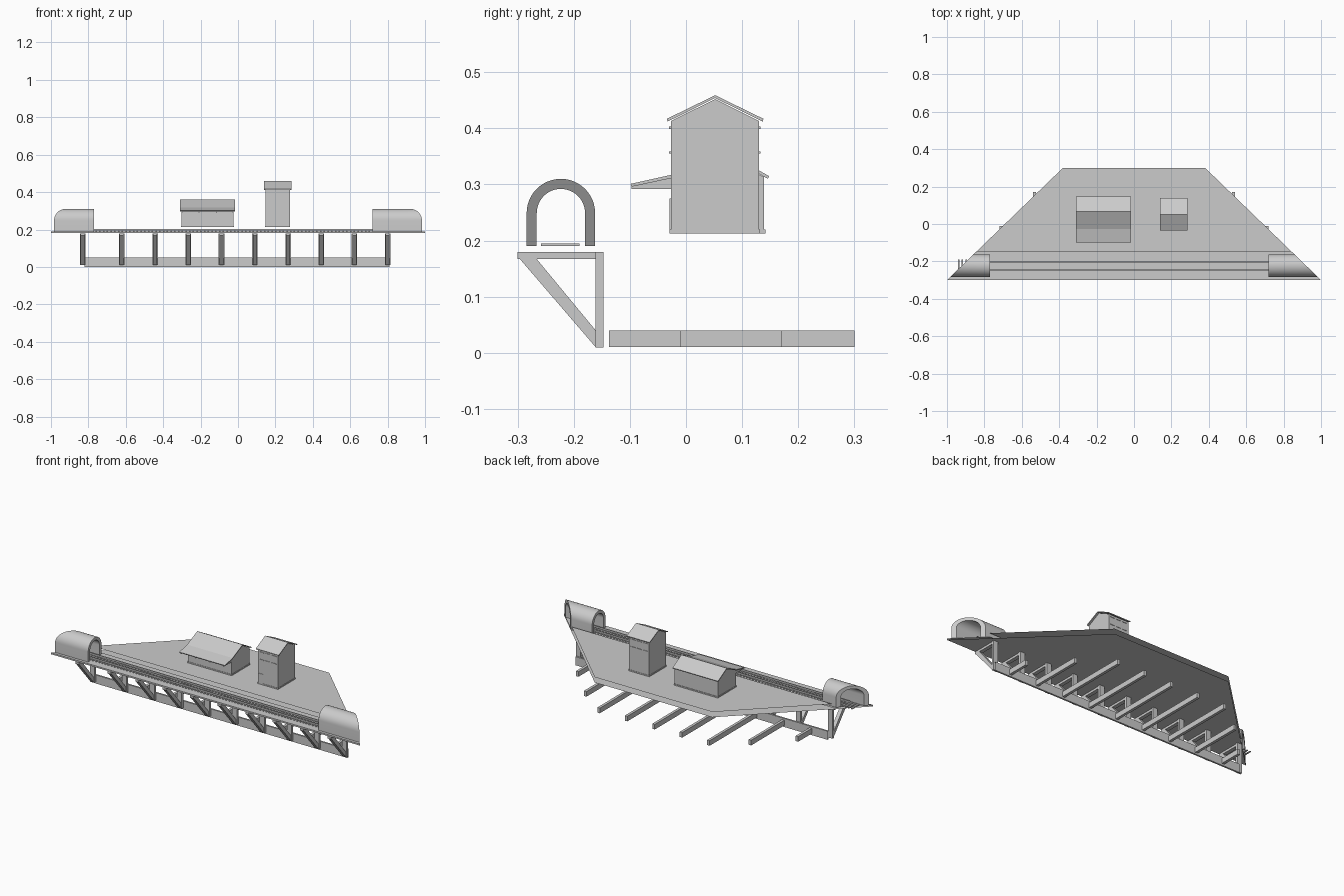
import bpy, bmesh, math

if "Cube" in bpy.data.objects:
    bpy.data.objects.remove(bpy.data.objects["Cube"])

EDGE = lambda y: 1.0 - (y + 0.3) * 1.033   # half width of the board at depth y

def finish(name, bm, smooth=False):
    bmesh.ops.recalc_face_normals(bm, faces=bm.faces)
    me = bpy.data.meshes.new(name)
    bm.to_mesh(me)
    bm.free()
    ob = bpy.data.objects.new(name, me)
    bpy.context.collection.objects.link(ob)
    if smooth:
        bpy.context.view_layer.objects.active = ob
        ob.select_set(True)
        bpy.ops.object.shade_smooth_by_angle(angle=math.radians(35))
        ob.select_set(False)
    return ob

def add_box(bm, x0, x1, y0, y1, z0, z1, open_ends=False):
    v = [bm.verts.new((x, y, z)) for x in (x0, x1) for y, z in ((y0, z0), (y1, z0), (y1, z1), (y0, z1))]
    for i in range(4):
        j = (i + 1) % 4
        bm.faces.new((v[i], v[j], v[4 + j], v[4 + i]))
    if not open_ends:
        bm.faces.new(v[3::-1])
        bm.faces.new(v[4:])

def boxes(name, *dims, open_ends=False):
    bm = bmesh.new()
    for d in dims:
        add_box(bm, *d, open_ends=open_ends)
    return finish(name, bm)

def add_prism(bm, pts, xa, xb):
    # closed (y, z) profile; xa and xb give the end positions from y
    a = [bm.verts.new((xa(y), y, z)) for y, z in pts]
    b = [bm.verts.new((xb(y), y, z)) for y, z in pts]
    n = len(pts)
    for i in range(n):
        j = (i + 1) % n
        bm.faces.new((a[i], a[j], b[j], b[i]))
    bm.faces.new(a[::-1])
    bm.faces.new(b)

def prism(name, pts, x0, x1):
    bm = bmesh.new()
    add_prism(bm, pts, lambda y: x0, lambda y: x1)
    return finish(name, bm)

def sheet(name, y0, y1, z):
    bm = bmesh.new()
    bm.faces.new([bm.verts.new(p) for p in ((-EDGE(y0), y0, z), (EDGE(y0), y0, z),
                                            (EDGE(y1), y1, z), (-EDGE(y1), y1, z))])
    return finish(name, bm)

# board: thin upper and lower sheets, lower track shelf and front edge
sheet("upper_deck", -0.147, 0.3, 0.212)
sheet("lower_deck", -0.3, 0.3, 0.181)
sheet("track_shelf", -0.3, -0.147, 0.19)
bm = bmesh.new()
bm.faces.new([bm.verts.new(p) for p in ((-1, -0.3, 0.181), (1, -0.3, 0.181), (1, -0.3, 0.19), (-1, -0.3, 0.19))])
finish("front_edge", bm)

# track
boxes("sleepers", *[(-0.942 + 0.02 * i, -0.934 + 0.02 * i, -0.258, -0.19, 0.19, 0.1945) for i in range(91)])
boxes("rails", *[(-0.89, 0.88, y - 0.003, y + 0.003, 0.1945, 0.204) for y in (-0.245, -0.203)], open_ends=True)

# tunnels: thick arches cut along the slanted board edge
def arch(r, n=24):
    c = [(-0.223 + r * math.cos(math.pi * i / n), 0.249 + r * math.sin(math.pi * i / n)) for i in range(n + 1)]
    return [(-0.223 + r, 0.19)] + c + [(-0.223 - r, 0.19)]

def tunnel(name, side, inner_x):
    bm = bmesh.new()
    rings = [[bm.verts.new((x(y), y, z)) for y, z in arch(r)]
             for r in (0.061, 0.043) for x in (lambda y: inner_x, lambda y: side * EDGE(y))]
    for a, b in ((0, 1), (2, 3), (0, 2), (1, 3)):
        for i in range(len(rings[0]) - 1):
            bm.faces.new((rings[a][i], rings[a][i + 1], rings[b][i + 1], rings[b][i]))
    finish(name, bm, True)

tunnel("left_tunnel", -1, -0.77)
tunnel("right_tunnel", 1, 0.72)

# brackets: post, arm and diagonal brace
bm = bmesh.new()
for x in [-0.83, -0.622, -0.443, -0.266, -0.088, 0.09, 0.268, 0.445, 0.622, 0.8]:
    add_box(bm, x - 0.015, x + 0.015, -0.161, -0.147, 0.009, 0.18)
    add_box(bm, x - 0.011, x + 0.011, -0.3, -0.161, 0.167, 0.18)
    add_prism(bm, [(-0.296, 0.167), (-0.161, 0.01), (-0.161, 0.04), (-0.266, 0.167)],
              lambda y: x - 0.011, lambda y: x + 0.011)
finish("brackets", bm)

# long ledger and floor joists
boxes("ledger_beam", (-0.82, 0.81, -0.147, -0.137, 0.0, 0.05), open_ends=True)
ends = {0: 0.3, 1: 0.3, 2: 0.3, 3: 0.17, 4: -0.01}
boxes("joists", *[(i * 0.1775 - 0.008, i * 0.1775 + 0.008, -0.137, ends[abs(i)], 0.01, 0.04) for i in range(-4, 5)])

# tower
prism("tower_body", [(-0.027, 0.213), (0.13, 0.213), (0.13, 0.413), (0.052, 0.452), (-0.027, 0.413)], 0.147, 0.277)
boxes("tower_plinth", (0.145, 0.279, -0.029, 0.132, 0.213, 0.22))
prism("tower_roof", [(-0.034, 0.417), (0.052, 0.459), (0.138, 0.417), (0.137, 0.412), (0.052, 0.454), (-0.033, 0.412)], 0.139, 0.287)
bm = bmesh.new()
for k in range(3):
    x = 0.172 + 0.04 * k
    for z in (0.357, 0.401):
        for y in (-0.027, 0.13):
            add_box(bm, x - 0.015, x + 0.015, y - 0.003, y + 0.003, z - 0.002, z + 0.002)
finish("tower_window_trim", bm)
boxes("tower_door", (0.155, 0.182, -0.029, -0.026, 0.22, 0.275))

# station with platform canopy
prism("station_body", [(-0.027, 0.213), (0.139, 0.213), (0.139, 0.313), (0.066, 0.353), (-0.027, 0.312)], -0.303, -0.023)
boxes("station_plinth", (-0.305, -0.021, -0.029, 0.142, 0.213, 0.22))
prism("station_roof", [(-0.099, 0.301), (-0.027, 0.317), (0.066, 0.36), (0.148, 0.315), (0.146, 0.31),
                       (0.066, 0.354), (-0.027, 0.311), (-0.097, 0.296)], -0.31, -0.016)
bm = bmesh.new()
for x in (-0.3, -0.208, -0.115, -0.026):
    add_prism(bm, [(-0.097, 0.292), (-0.027, 0.292), (-0.027, 0.311), (-0.097, 0.296)],
              lambda y: x - 0.003, lambda y: x + 0.003)
finish("canopy_brackets", bm)
